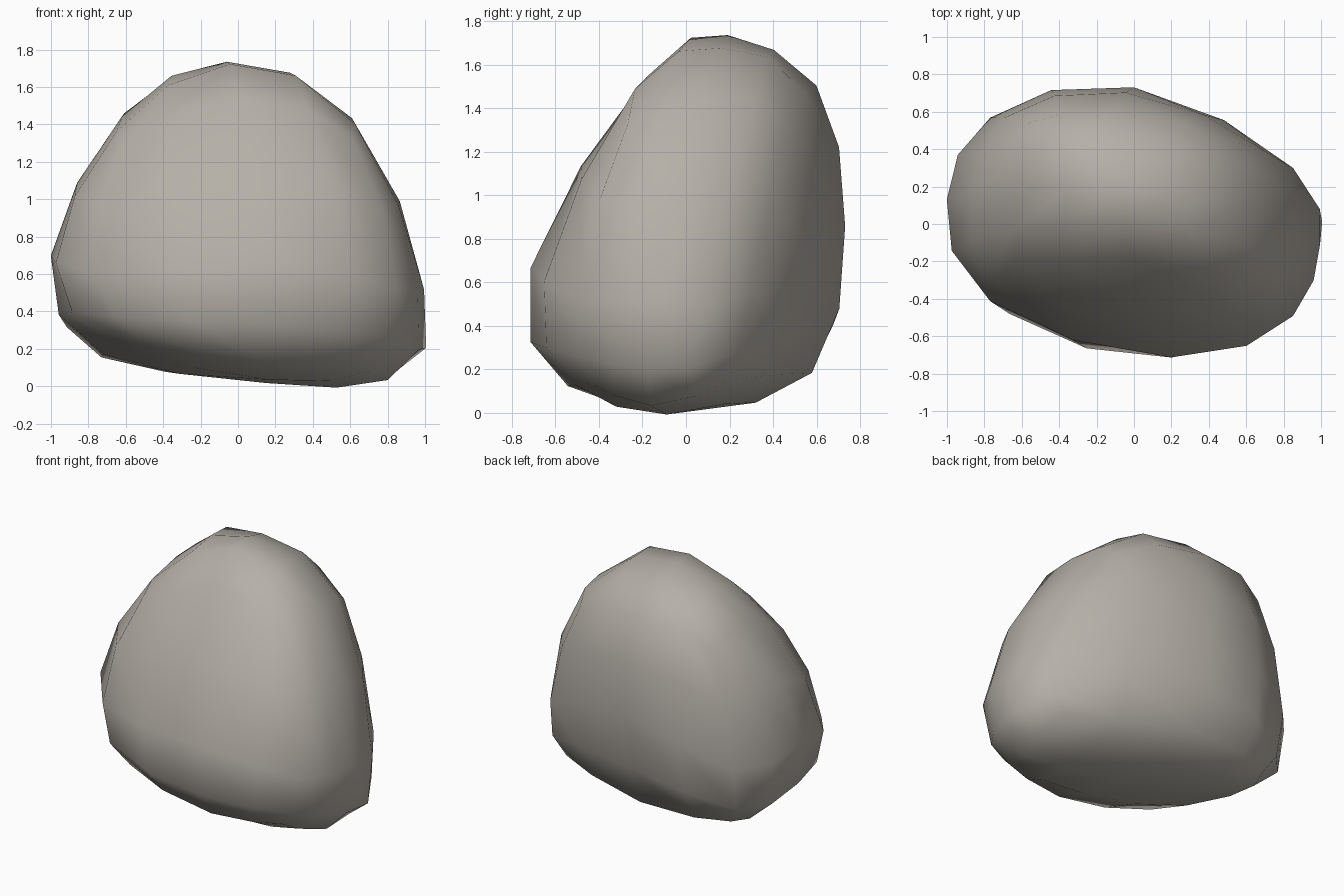
import bpy
import bmesh
from mathutils import Vector

# Remove the default cube
default = bpy.data.objects.get("Cube")
if default:
    bpy.data.objects.remove(default, do_unlink=True)

# Stone colour
stone = bpy.data.materials.new("warm_grey_stone")
stone.use_nodes = True
stone_colour = (.46, .43, .385, 1)
stone.diffuse_color = stone_colour
shader = stone.node_tree.nodes["Principled BSDF"]
shader.inputs["Base Color"].default_value = stone_colour
shader.inputs["Roughness"].default_value = .9

# Points the rock surface passes through: rows run front to back,
# and each row runs along x
underside = [
    [(-.52, -.46, .25), (.17, -.54, .12), (.66, -.46, .15)],
    [(-.72, .1, .17), (.15, 0, .02), (.8, -.16, .03)],
    [(-.68, .47, .18), (-.05, .58, .18), (.78, .22, .16)],
]
waist = [
    [(-.77, -.41, .6), (.2, -.715, .67), (.85, -.49, .52)],
    [(-1, .13, .7), None, (.995, -.11, .52)],
    [(-.77, .57, .58), (0, .73, .86), (.85, .3, .55)],
]
crown = [
    [(-.63, -.19, 1.27), (0, -.18, 1.54), (.61, -.27, 1.33)],
    [(-.62, .2, 1.44), (-.06, .19, 1.737), (.61, .1, 1.43)],
    [(-.59, .53, 1.38), (-.1, .6, 1.5), (.52, .44, 1.36)],
]
layers = [underside, waist, crown]


def surface_point(corner):
    """Look up the surface point for a corner of the blocked-out cube."""
    i, j, k = (round(c) + 1 for c in corner)
    return Vector(layers[k][j][i])


# Block out a gridded cube and pull its corners to the rock's shape
bm = bmesh.new()
bmesh.ops.create_cube(bm, size=2)
bmesh.ops.subdivide_edges(bm, edges=bm.edges[:], cuts=1, use_grid_fill=True)
targets = [surface_point(v.co) for v in bm.verts]
for vert, target in zip(bm.verts, targets):
    vert.co = target
cage = bpy.data.meshes.new("boulder_cage")
bm.to_mesh(cage)
bm.free()

boulder = bpy.data.objects.new("boulder", cage)
bpy.context.collection.objects.link(boulder)
rounding = boulder.modifiers.new("rounding", "SUBSURF")
rounding.levels = rounding.render_levels = 1


def evaluated():
    """Return the boulder with its rounding applied."""
    cage.update()
    boulder.update_tag()
    bpy.context.view_layer.update()
    return boulder.evaluated_get(bpy.context.evaluated_depsgraph_get())


# Swell the cage until the rounded surface meets the chosen points
for step in range(20):
    rounded = [v.co.copy() for v in evaluated().data.vertices]
    for vert, target, reached in zip(cage.vertices, targets, rounded):
        vert.co += target - reached

# Smooth finish
cage.materials.append(stone)
for face in cage.polygons:
    face.use_smooth = True
cage.update()
